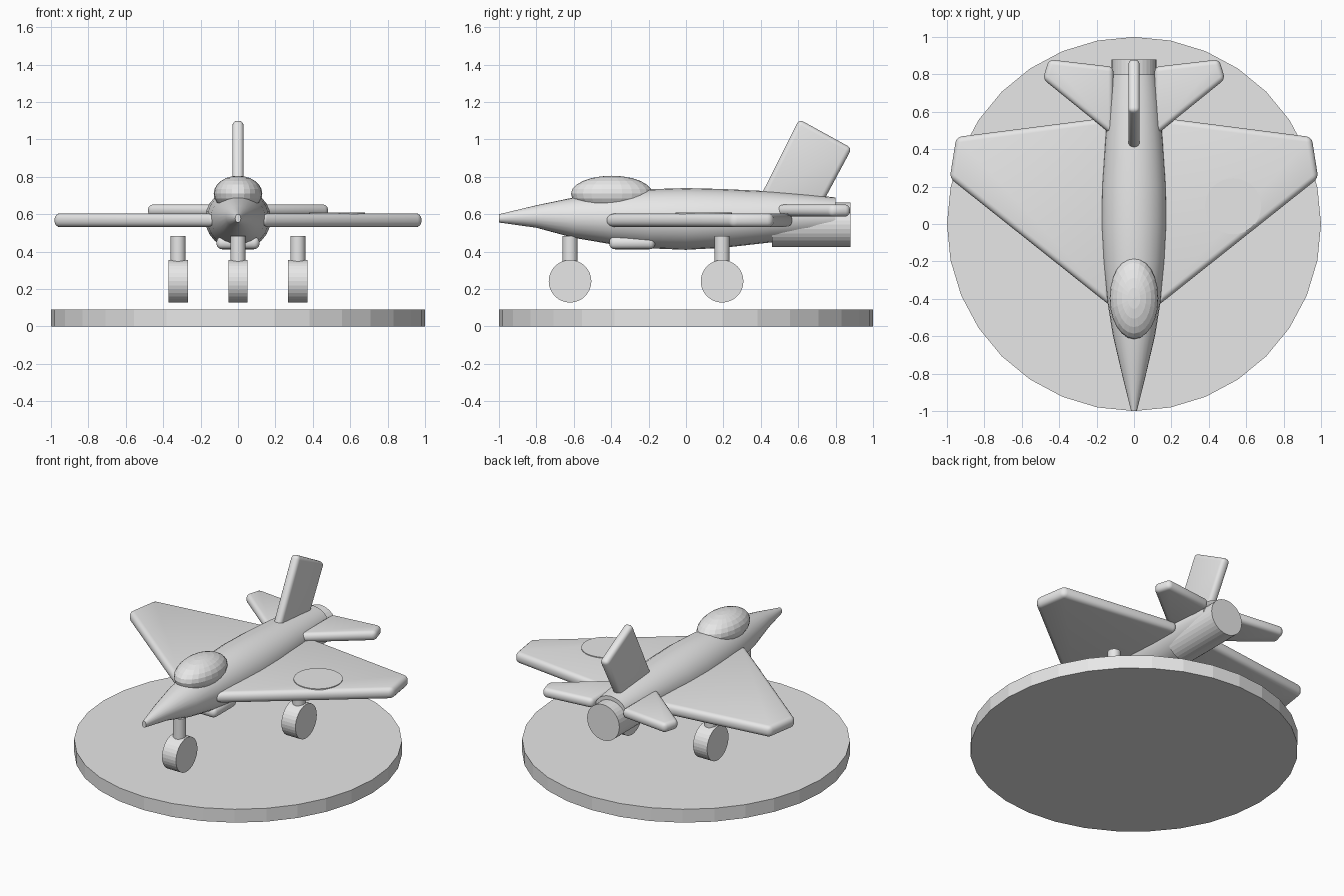
import bpy, bmesh, math
from mathutils import Matrix

if "Cube" in bpy.data.objects:
    bpy.data.objects.remove(bpy.data.objects["Cube"], do_unlink=True)

grey = bpy.data.materials.new("light_grey")
grey.use_nodes = True
grey.diffuse_color = (0.8, 0.8, 0.8, 1)
grey.node_tree.nodes["Principled BSDF"].inputs["Base Color"].default_value = (0.8, 0.8, 0.8, 1)


def make(name, bm, smooth=None):
    """Turn a bmesh into an object, optionally smooth below an angle."""
    bmesh.ops.recalc_face_normals(bm, faces=bm.faces)
    mesh = bpy.data.meshes.new(name)
    bm.to_mesh(mesh)
    bm.free()
    mesh.materials.append(grey)
    obj = bpy.data.objects.new(name, mesh)
    bpy.context.collection.objects.link(obj)
    if smooth:
        bpy.ops.object.select_all(action="DESELECT")
        obj.select_set(True)
        bpy.context.view_layer.objects.active = obj
        bpy.ops.object.shade_smooth_by_angle(angle=math.radians(smooth))
    return obj


def cylinder(name, centre, radius, depth, axis="Z", sides=32, smooth=None):
    bm = bmesh.new()
    turn = {"X": Matrix.Rotation(math.pi / 2, 4, "Y"),
            "Y": Matrix.Rotation(math.pi / 2, 4, "X"),
            "Z": Matrix()}[axis]
    bmesh.ops.create_cone(bm, cap_ends=True, segments=sides, radius1=radius,
                          radius2=radius, depth=depth,
                          matrix=Matrix.Translation(centre) @ turn)
    return make(name, bm, smooth)


def plate(name, points, offset, bevel):
    """Extrude a closed outline by an offset and round all its edges."""
    bm = bmesh.new()
    face = bm.faces.new([bm.verts.new(p) for p in points])
    new = bmesh.ops.extrude_face_region(bm, geom=[face])["geom"]
    bmesh.ops.translate(bm, vec=offset,
                        verts=[v for v in new if isinstance(v, bmesh.types.BMVert)])
    bmesh.ops.recalc_face_normals(bm, faces=bm.faces)
    bmesh.ops.bevel(bm, geom=list(bm.edges), offset=bevel, segments=4,
                    profile=0.5, affect="EDGES", clamp_overlap=True)
    return make(name, bm, 35)


# Display base
cylinder("display_base", (0, 0, 0.045), 1.0, 0.09)

# Fuselage: rings of (y, half width, half height, centre height)
rings = [(-1.0, 0.015, 0.022, 0.578), (-0.8, 0.065, 0.06, 0.588),
         (-0.6, 0.112, 0.108, 0.582), (-0.4, 0.145, 0.138, 0.578),
         (-0.2, 0.165, 0.158, 0.576), (0.0, 0.176, 0.165, 0.575),
         (0.2, 0.173, 0.157, 0.578), (0.45, 0.155, 0.137, 0.586),
         (0.65, 0.138, 0.118, 0.588), (0.8, 0.12, 0.102, 0.588)]
bm = bmesh.new()
sides = 24
loops = []
for y, rx, rz, cz in rings:
    angles = [2 * math.pi * i / sides for i in range(sides)]
    loops.append([bm.verts.new((rx * math.cos(a), y, cz + rz * math.sin(a))) for a in angles])
for a, b in zip(loops, loops[1:]):
    for i in range(sides):
        j = (i + 1) % sides
        bm.faces.new((a[i], a[j], b[j], b[i]))
bm.faces.new(loops[0])
bm.faces.new(loops[-1])
make("fuselage", bm, 40)

# Canopy
bm = bmesh.new()
bmesh.ops.create_uvsphere(bm, u_segments=24, v_segments=12, radius=1,
                          matrix=Matrix.Translation((0, -0.397, 0.71))
                          @ Matrix.Diagonal((0.13, 0.218, 0.096, 1)))
make("canopy", bm)

# Jet nozzle
cylinder("jet_nozzle", (0, 0.67, 0.544), 0.12, 0.42, "Y")

# Wings and tailplanes, one per side
wing = [(0.13, -0.435), (0.985, 0.245), (0.95, 0.465), (0.13, 0.57)]
tail = [(0.11, 0.47), (0.487, 0.775), (0.455, 0.88), (0.11, 0.84)]
for side, s in (("left", 1), ("right", -1)):
    plate(side + "_wing", [(s * x, y, 0.531) for x, y in wing], (0, 0, 0.074), 0.03)
    plate(side + "_tailplane", [(s * x, y, 0.588) for x, y in tail], (0, 0, 0.064), 0.027)

# Upright fin
fin = [(0.395, 0.69), (0.605, 1.108), (0.887, 0.953), (0.735, 0.67)]
plate("tail_fin", [(-0.03, y, z) for y, z in fin], (0.06, 0, 0), 0.025)

# Chin intake
intake = [(-0.115, -0.41), (0.115, -0.41), (0.115, -0.165), (-0.115, -0.165)]
plate("chin_intake", [(x, y, 0.413) for x, y in intake], (0, 0, 0.068), 0.03)

# Wing disc marking
cylinder("wing_disc", (0.53, 0.095, 0.606), 0.15, 0.008)

# Landing gear
for name, x, y in (("nose", 0, -0.62), ("left", 0.32, 0.193), ("right", -0.32, 0.193)):
    cylinder(name + "_gear_leg", (x, y, 0.39), 0.04, 0.19, "Z", 24, 30)
    cylinder(name + "_wheel", (x, y, 0.242), 0.114, 0.104, "X")
